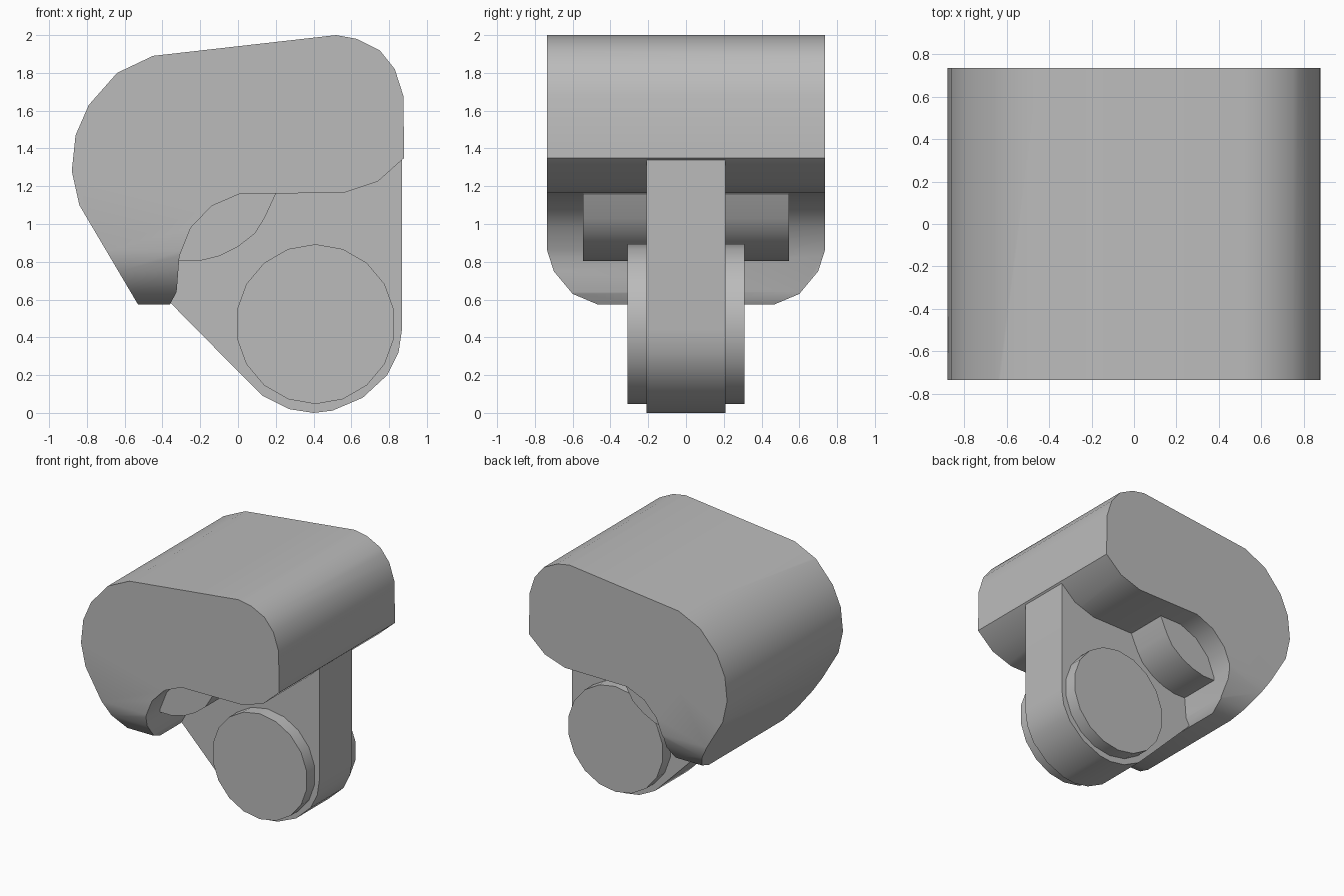
import bpy, bmesh, math

cube = bpy.data.objects.get("Cube")
if cube:
    bpy.data.objects.remove(cube, do_unlink=True)

grey = bpy.data.materials.new("plain grey")
grey.use_nodes = True
grey.diffuse_color = (0.5, 0.5, 0.5, 1)
grey.node_tree.nodes["Principled BSDF"].inputs["Base Color"].default_value = (0.5, 0.5, 0.5, 1)


def prism(name, profile, half, axis="y"):
    """Extrude a closed profile symmetrically along x or y."""
    place = (lambda a, b, d: (a, d, b)) if axis == "y" else (lambda a, b, d: (d, a, b))
    bm = bmesh.new()
    face = bm.faces.new([bm.verts.new(place(a, b, -half)) for a, b in profile])
    ext = bmesh.ops.extrude_face_region(bm, geom=[face])
    moved = [v for v in ext["geom"] if isinstance(v, bmesh.types.BMVert)]
    bmesh.ops.translate(bm, verts=moved, vec=place(0, 0, 2 * half))
    bmesh.ops.recalc_face_normals(bm, faces=bm.faces)
    mesh = bpy.data.meshes.new(name)
    bm.to_mesh(mesh)
    bm.free()
    mesh.materials.append(grey)
    obj = bpy.data.objects.new(name, mesh)
    bpy.context.collection.objects.link(obj)
    return obj


def smooth(obj):
    bpy.ops.object.select_all(action="DESELECT")
    obj.select_set(True)
    bpy.context.view_layer.objects.active = obj
    bpy.ops.object.shade_smooth_by_angle(angle=math.radians(35))


# Hooked body
body = prism("body", [
    (0.52, 2.0), (0.63, 1.98), (0.75, 1.92), (0.83, 1.82), (0.875, 1.68),
    (0.88, 1.35), (0.74, 1.225), (0.56, 1.165), (0.01, 1.16), (-0.14, 1.095),
    (-0.25, 0.98), (-0.31, 0.83), (-0.325, 0.64), (-0.36, 0.575),
    (-0.53, 0.575), (-0.84, 1.1), (-0.88, 1.28), (-0.86, 1.47),
    (-0.79, 1.63), (-0.64, 1.8), (-0.45, 1.89)], 0.735)

# Rounded lower corners of the hook lip
half_outline = [(0.47, 0.575), (0.6, 0.63), (0.7, 0.75), (0.735, 0.86), (0.735, 2.1)]
trim = prism("lip_trim", half_outline + [(-y, z) for y, z in reversed(half_outline)], 1.2, "x")
trim.hide_render = True
cut = body.modifiers.new("round_lip", "BOOLEAN")
cut.operation = "INTERSECT"
cut.solver = "EXACT"
cut.object = trim
bpy.context.view_layer.objects.active = body
bpy.ops.object.modifier_apply(modifier=cut.name)
bpy.data.objects.remove(trim, do_unlink=True)

# Pin nested under the body
pin = prism("pin", [
    (0.2, 1.16), (0.14, 1.03), (0.09, 0.95), (0.0, 0.88), (-0.1, 0.83),
    (-0.21, 0.803), (-0.31, 0.803), (-0.4, 0.85), (-0.4, 1.2), (0.18, 1.2)], 0.545)

# Central web carrying the wheel
web = prism("web", [
    (0.868, 1.4), (0.868, 0.44), (0.85, 0.32), (0.79, 0.2), (0.66, 0.08),
    (0.5, 0.012), (0.4, 0.0), (0.27, 0.02), (0.13, 0.09), (0.0, 0.22),
    (-0.36, 0.585), (-0.42, 0.7), (-0.35, 1.3), (0.4, 1.4)], 0.208)

# Wheel disc
sides = 18
wheel = prism("wheel", [
    (0.41 + 0.423 * math.cos(math.tau * (i + 0.5) / sides),
     0.47 + 0.423 * math.sin(math.tau * (i + 0.5) / sides)) for i in range(sides)], 0.31)

for part in (body, pin, web, wheel):
    smooth(part)
